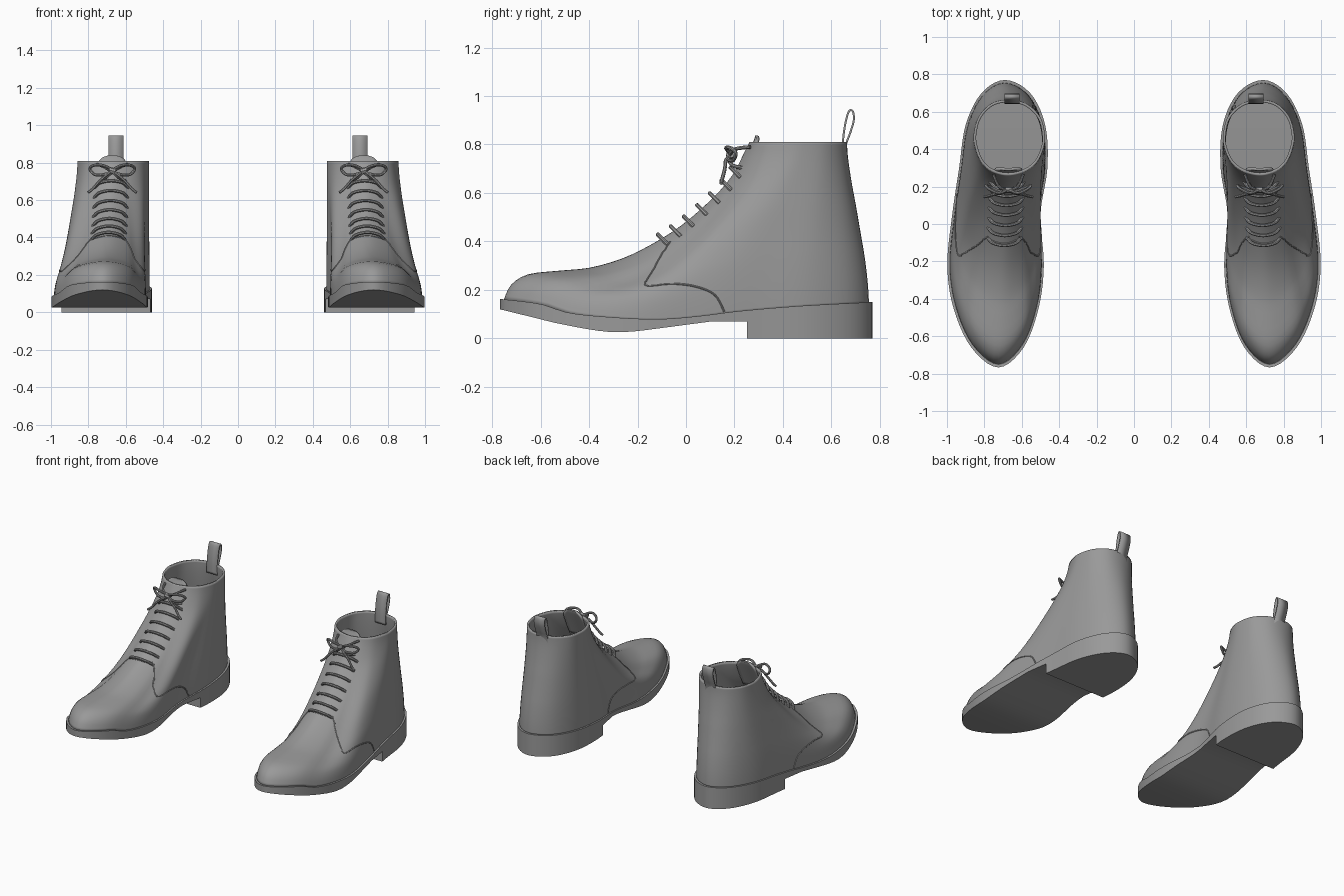
import bpy
import math
from mathutils import Vector
from mathutils.bvhtree import BVHTree

if "Cube" in bpy.data.objects:
    bpy.data.objects.remove(bpy.data.objects["Cube"])

leather = bpy.data.materials.new("grey_leather")
leather.use_nodes = True
GREY = (0.32, 0.32, 0.32, 1)
leather.diffuse_color = GREY
leather.node_tree.nodes["Principled BSDF"].inputs["Base Color"].default_value = GREY


def spline(points, steps, closed=False):
    """Catmull-Rom through tuples of any length."""
    count = len(points)

    def get(i):
        return points[i % count] if closed else points[max(0, min(count - 1, i))]

    out = []
    for i in range(count if closed else count - 1):
        quad = [get(i + k) for k in (-1, 0, 1, 2)]
        for k in range(steps):
            t = k / steps
            out.append(tuple(
                0.5 * (2 * b + (c - a) * t + (2 * a - 5 * b + 4 * c - d) * t * t
                       + (3 * b - a - 3 * c + d) * t ** 3)
                for a, b, c, d in zip(*quad)))
    if not closed:
        out.append(tuple(points[-1]))
    return out


def height_at(curve, y):
    if y <= curve[0][0]:
        return curve[0][1]
    for (y0, z0), (y1, z1) in zip(curve, curve[1:]):
        if y <= y1:
            return z0 + (z1 - z0) * (y - y0) / (y1 - y0)
    return curve[-1][1]


def finish(obj, thickness=0, offset=-1.0):
    """Colour, thickness, smooth shading and the second boot."""
    obj.data.materials.append(leather)
    bpy.ops.object.select_all(action='DESELECT')
    obj.select_set(True)
    bpy.context.view_layer.objects.active = obj
    bpy.ops.object.shade_smooth_by_angle(angle=math.radians(40))
    if thickness:
        solid = obj.modifiers.new("thickness", 'SOLIDIFY')
        solid.thickness = thickness
        solid.offset = offset
    mirror = obj.modifiers.new("pair", 'MIRROR')
    mirror.use_mirror_merge = False
    return obj


def add_mesh(name, verts, faces, thickness=0, offset=-1.0):
    mesh = bpy.data.meshes.new(name)
    mesh.from_pydata(verts, [], faces)
    mesh.update()
    obj = bpy.data.objects.new(name, mesh)
    bpy.context.collection.objects.link(obj)
    return finish(obj, thickness, offset)


def add_tube(name, points, radius, closed=False):
    curve = bpy.data.curves.new(name, 'CURVE')
    curve.dimensions = '3D'
    curve.bevel_depth = radius
    curve.bevel_resolution = 2
    curve.use_fill_caps = True
    line = curve.splines.new('POLY')
    line.points.add(len(points) - 1)
    for target, p in zip(line.points, points):
        target.co = (*p, 1)
    line.use_cyclic_u = closed
    temp = bpy.data.objects.new(name + "_path", curve)
    mesh = bpy.data.meshes.new_from_object(temp)
    bpy.data.objects.remove(temp)
    obj = bpy.data.objects.new(name, mesh)
    bpy.context.collection.objects.link(obj)
    return finish(obj)


def grid_faces(rows, cols, wrap):
    return [(i * cols + j, i * cols + (j + 1) % cols,
             (i + 1) * cols + (j + 1) % cols, (i + 1) * cols + j)
            for i in range(rows - 1) for j in range(cols if wrap else cols - 1)]


# Plan: sole x, y, collar x, y, and how much the toe profile applies
plan = spline([
    (.725, -.767, .675, .262, 1), (.87, -.66, .72, .268, .9),
    (.965, -.45, .775, .29, .6), (.998, -.22, .82, .335, .3),
    (.972, .05, .85, .41, .08), (.935, .3, .857, .48, 0),
    (.9, .53, .83, .575, 0), (.815, .7, .76, .645, 0),
    (.69, .77, .665, .664, 0), (.555, .7, .57, .64, 0),
    (.475, .53, .5, .57, 0), (.463, .3, .477, .48, 0),
    (.5, .05, .482, .41, .08), (.482, -.22, .515, .335, .3),
    (.51, -.45, .565, .29, .6), (.59, -.66, .625, .268, .9)], 5, True)
N = len(plan)

# Side heights of the sole
sole_top = spline([(-.767, .163), (-.6, .142), (-.48, .105), (-.27, .085), (-.1, .08),
                   (.06, .093), (.22, .113), (.47, .134), (.77, .15)], 6)
sole_bottom = spline([(-.767, .12), (-.64, .089), (-.52, .06), (-.35, .03), (-.24, .027),
                      (-.1, .043), (.06, .064), (.14, .07), (.77, .07)], 6)

# Upper: toe and side profiles, as travel from sole to collar and height
profiles = spline([
    (0, .163, 0, .13), (.03, .225, .02, .17), (.1, .268, .06, .22), (.23, .283, .13, .28),
    (.35, .295, .22, .34), (.48, .332, .33, .4), (.6, .39, .46, .47), (.725, .47, .59, .54),
    (.85, .58, .75, .62), (.93, .674, .89, .7), (.98, .77, .97, .76), (1, .81, 1, .81)], 3)
verts = []
for row, (wf, zf, ws, zs) in enumerate(profiles):
    dip = 0.045 * math.sin(math.pi * row / (len(profiles) - 1))
    for px, py, cx, cy, m in plan:
        base = height_at(sole_top, py) - 0.004
        px, py = .715 + (px - .715) * .955, py * .98
        w = m * wf + (1 - m) * ws
        rise = m * (zf - .163) / (.81 - .163) + (1 - m) * (zs - .13) / (.81 - .13)
        z = base + rise * (.81 - base) - dip * 4 * m * (1 - m)
        verts.append((px + (cx - px) * w, py + (cy - py) * w, z))
faces = grid_faces(len(profiles), N, True)
add_mesh("boot_upper", verts, faces, 0.014)
surface = BVHTree.FromPolygons(verts, faces)
ridge = [Vector(verts[i * N]) for i in range(len(profiles))]

# Sole: ladder of quads across the outline, with walls
verts = [(p[0], p[1], height_at(sole_bottom, p[1])) for p in plan]
verts += [(p[0], p[1], height_at(sole_top, p[1])) for p in plan]
faces = grid_faces(2, N, True)
for j in range(N // 2):
    a, b, c, d = j, j + 1, N - j - 1, (N - j) % N
    ladder = [a, b, c, d]
    ladder = list(dict.fromkeys(ladder))
    faces.append([N + v for v in ladder])
    faces.append(ladder[::-1])
add_mesh("sole", verts, faces)

# Heel block with a straight front
edge = [(p[0], max(p[1], .25)) for p in plan if p[1] > .21]
n = len(edge)
verts = [(x, y, z) for z in (0, .0705) for x, y in edge]
add_mesh("heel", verts, grid_faces(2, n, True)
         + [list(range(n))[::-1], list(range(n, 2 * n))])

# Tongue rising behind the laces
path = spline([(.2, .64, .075), (.245, .74, .078), (.272, .8, .075),
               (.283, .826, .055), (.286, .838, .025)], 4)
verts = [(.672 + half * k / 4, y + 2.2 * (half * k / 4) ** 2, z)
         for y, z, half in path for k in range(-4, 5)]
add_mesh("tongue", verts, grid_faces(len(path), 9, False), 0.014)

# Pull tab loop at the back of the collar
loop = spline([(.646, .74), (.648, .82), (.658, .89), (.672, .937), (.688, .937),
               (.692, .9), (.678, .85), (.66, .8), (.652, .74)], 4)
verts = [(x, y, z) for y, z in loop for x in (.612, .693)]
add_mesh("pull_tab", verts, grid_faces(len(loop), 2, False), 0.008, 0)

# Lace rungs lying over the instep
outward = Vector((0, -1, 1)).normalized()
for number, y in enumerate((-.1, -.047, .007, .062, .114, .163, .2)):
    centre = min(ridge, key=lambda p: abs(p.y - y))
    z = height_at([(p.y, p.z) for p in ridge], y)
    points = []
    for k in range(-5, 6):
        start = Vector((centre.x + .018 * k, y, z)) + outward * .4
        hit = surface.ray_cast(start, -outward)[0]
        if hit:
            lift = .022 if abs(k) < 4 else (.016 if abs(k) == 4 else -.006)
            points.append(tuple(hit + outward * lift))
    add_tube(f"lace_rung_{number + 1}", spline(points, 3), .009)

# Bow: loops, tails and knot
for name, s in (("outer", 1), ("inner", -1)):
    ring = [(0, .185, .757), (.05, .165, .785), (.1, .185, .785), (.12, .205, .765),
            (.09, .195, .735), (.04, .175, .738)]
    tail = [(0, .185, .755), (.03, .165, .735), (.07, .16, .7), (.105, .15, .66),
            (.13, .145, .64)]
    shift = [[(.672 + s * x, y, z) for x, y, z in pts] for pts in (ring, tail)]
    add_tube(f"bow_loop_{name}", spline(shift[0], 5, True), .008, True)
    add_tube(f"bow_tail_{name}", spline(shift[1], 5), .008)
    cross = [(.672 - s * .08, .25, .7), (.672 - s * .04, .19, .715),
             (.672, .18, .75), (.672 + s * .05, .2, .78), (.672 + s * .08, .265, .79)]
    add_tube(f"lace_cross_{name}", spline(cross, 4), .008)
add_tube("bow_knot", [(.655, .182, .752), (.689, .182, .76)], .017)

# Quarter seams, snapped onto the upper
for name, s, mid in (("outer", 1, .70), ("inner", -1, .70)):
    side = .26 if s > 0 else .21
    rough = [(mid + s * .1, -.085, .43), (mid + s * .16, -.12, .37),
             (mid + s * side * .86, -.165, .31), (mid + s * side, -.18, .26),
             (mid + s * side, -.15, .228), (mid + s * side, -.06, .228),
             (mid + s * side, .04, .215), (mid + s * side, .12, .18),
             (mid + s * side, .16, .11)]
    seam = [tuple(surface.find_nearest(Vector(p))[0]) for p in spline(rough, 5)]
    add_tube(f"quarter_seam_{name}", seam, .004)
rough = [(.70 + .02 * k, -.105 + .0008 * k * k, .41) for k in range(-5, 6)]
add_tube("vamp_seam", [tuple(surface.find_nearest(Vector(p))[0]) for p in rough], .004)
